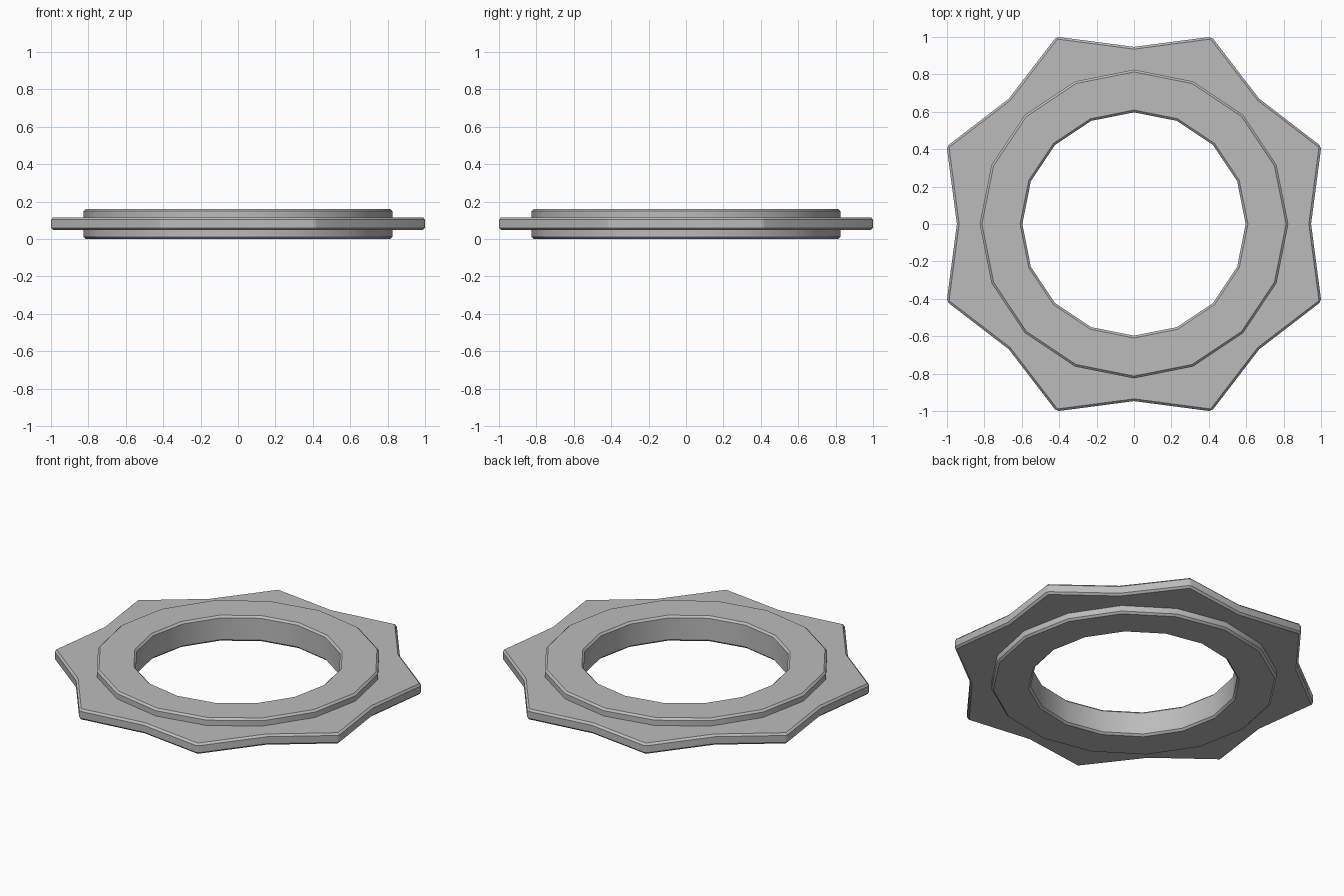
import bpy, bmesh, math

cube = bpy.data.objects.get("Cube")
if cube:
    bpy.data.objects.remove(cube, do_unlink=True)

SIDES = 16
HOLE, COLLAR = 0.597, 0.825
VALLEY, TIP = 0.947, 1.084
HEIGHT, FLANGE_LOW, FLANGE_HIGH = 0.162, 0.048, 0.116
CHAMFER = 0.012

grey = bpy.data.materials.new("metal grey")
grey.use_nodes = True
colour = (0.5, 0.5, 0.5, 1)
grey.diffuse_color = colour
grey.node_tree.nodes["Principled BSDF"].inputs["Base Color"].default_value = colour

# Cross-section of the ring; radius None marks the star-shaped flange rim
section = [(HOLE, 0), (HOLE, HEIGHT), (COLLAR, HEIGHT), (COLLAR, FLANGE_HIGH),
           (None, FLANGE_HIGH), (None, FLANGE_LOW), (COLLAR, FLANGE_LOW), (COLLAR, 0)]

# Sweep the section around the axis, alternating valleys and tips on the rim
bm = bmesh.new()
rings = []
for i in range(SIDES):
    a = math.tau * i / SIDES
    rim = TIP if i % 2 else VALLEY
    rings.append([bm.verts.new(((r or rim) * math.cos(a), (r or rim) * math.sin(a), z))
                  for r, z in section])
for i, ring in enumerate(rings):
    after = rings[(i + 1) % SIDES]
    for j in range(len(section)):
        k = (j + 1) % len(section)
        bm.faces.new((ring[j], ring[k], after[k], after[j]))
bmesh.ops.recalc_face_normals(bm, faces=bm.faces)

# Chamfer only the sharp outward edges: hole, collar, flange rim and star tips
bm.normal_update()
sharp = [e for e in bm.edges if e.calc_face_angle_signed() > math.radians(30)]
bmesh.ops.bevel(bm, geom=sharp, offset=CHAMFER, offset_type='OFFSET',
                segments=1, profile=0.5, affect='EDGES')

mesh = bpy.data.meshes.new("star_flange_ring")
bm.to_mesh(mesh)
bm.free()
mesh.materials.append(grey)
ring_object = bpy.data.objects.new("star_flange_ring", mesh)
bpy.context.collection.objects.link(ring_object)

bpy.ops.object.select_all(action='DESELECT')
ring_object.select_set(True)
bpy.context.view_layer.objects.active = ring_object
bpy.ops.object.shade_smooth_by_angle(angle=math.radians(30))
